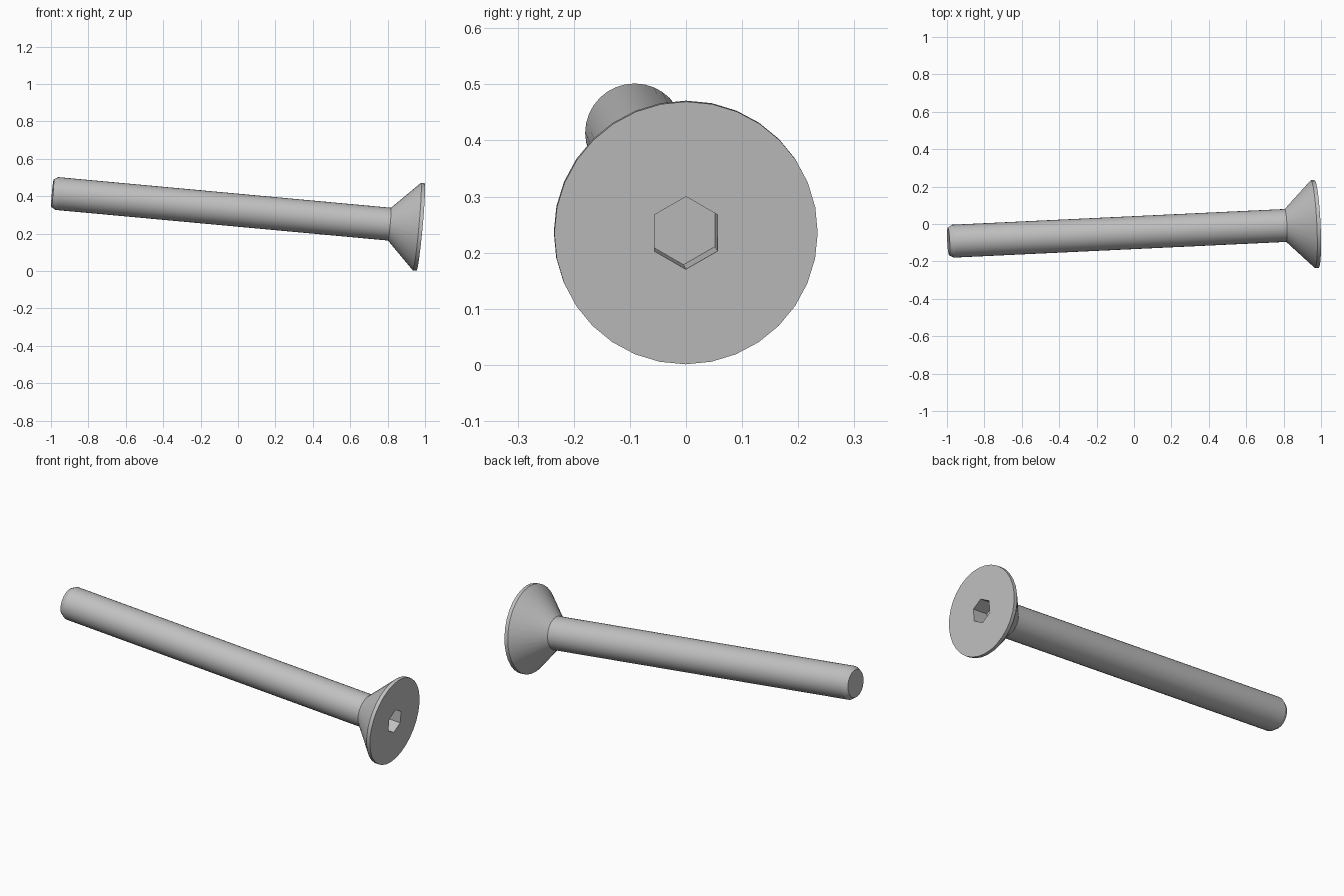
import bpy, bmesh
from math import cos, sin, tau
from mathutils import Matrix, Vector

cube = bpy.data.objects.get("Cube")
if cube:
    bpy.data.objects.remove(cube, do_unlink=True)

SIDES = 32
HEAD = Vector((0.976, 0.0, 0.235))     # centre of the head face
TAIL = Vector((-0.992, -0.093, 0.416))  # centre of the tip
LENGTH = (HEAD - TAIL).length
HEAD_R, SHAFT_R, RIM = 0.235, 0.088, 0.02
TIP_R, TIP_BEVEL = 0.074, 0.024
SOCKET_R, SOCKET_DEPTH = 0.065, 0.09

steel = bpy.data.materials.new("steel grey")
steel.use_nodes = True
colour = (0.53, 0.53, 0.53, 1)
steel.diffuse_color = colour
steel.node_tree.nodes["Principled BSDF"].inputs["Base Color"].default_value = colour


def ring(bm, radius, depth, sides):
    """Ring of vertices around the local x axis, first vertex pointing up."""
    return [bm.verts.new((-depth, radius * sin(tau * i / sides), radius * cos(tau * i / sides)))
            for i in range(sides)]


def bridge(bm, a, b):
    for i in range(len(a)):
        j = (i + 1) % len(a)
        bm.faces.new((a[i], a[j], b[j], b[i]))


def loop_edges(bm, verts):
    return [bm.edges.get((v, verts[i - 1])) for i, v in enumerate(verts)]


bm = bmesh.new()

# Head rim, countersunk cone, shaft and bevelled tip
profile = [(HEAD_R, 0), (HEAD_R, RIM), (SHAFT_R, RIM + HEAD_R - SHAFT_R),
           (SHAFT_R, LENGTH - TIP_BEVEL), (TIP_R, LENGTH)]
rings = [ring(bm, r, d, SIDES) for r, d in profile]
for a, b in zip(rings, rings[1:]):
    bridge(bm, a, b)
bm.faces.new(rings[-1])

# Hexagonal socket
mouth = ring(bm, SOCKET_R, 0, 6)
floor = ring(bm, SOCKET_R, SOCKET_DEPTH, 6)
bridge(bm, mouth, floor)
bm.faces.new(floor)

# Flat head face around the socket
bmesh.ops.triangle_fill(bm, use_beauty=True, normal=(1, 0, 0),
                        edges=loop_edges(bm, rings[0]) + loop_edges(bm, mouth))
bmesh.ops.recalc_face_normals(bm, faces=bm.faces)

mesh = bpy.data.meshes.new("countersunk_bolt")
bm.to_mesh(mesh)
bm.free()
mesh.materials.append(steel)
bolt = bpy.data.objects.new("countersunk_bolt", mesh)
bpy.context.collection.objects.link(bolt)

# Lay the bolt along its tilted axis
axis = (HEAD - TAIL).normalized()
side = Vector((0, 0, 1)).cross(axis).normalized()
up = axis.cross(side)
turn = Matrix((axis, side, up)).transposed().to_4x4()
bolt.matrix_world = Matrix.Translation(HEAD) @ turn

bpy.ops.object.select_all(action="DESELECT")
bolt.select_set(True)
bpy.context.view_layer.objects.active = bolt
bpy.ops.object.shade_smooth_by_angle(angle=0.4)
